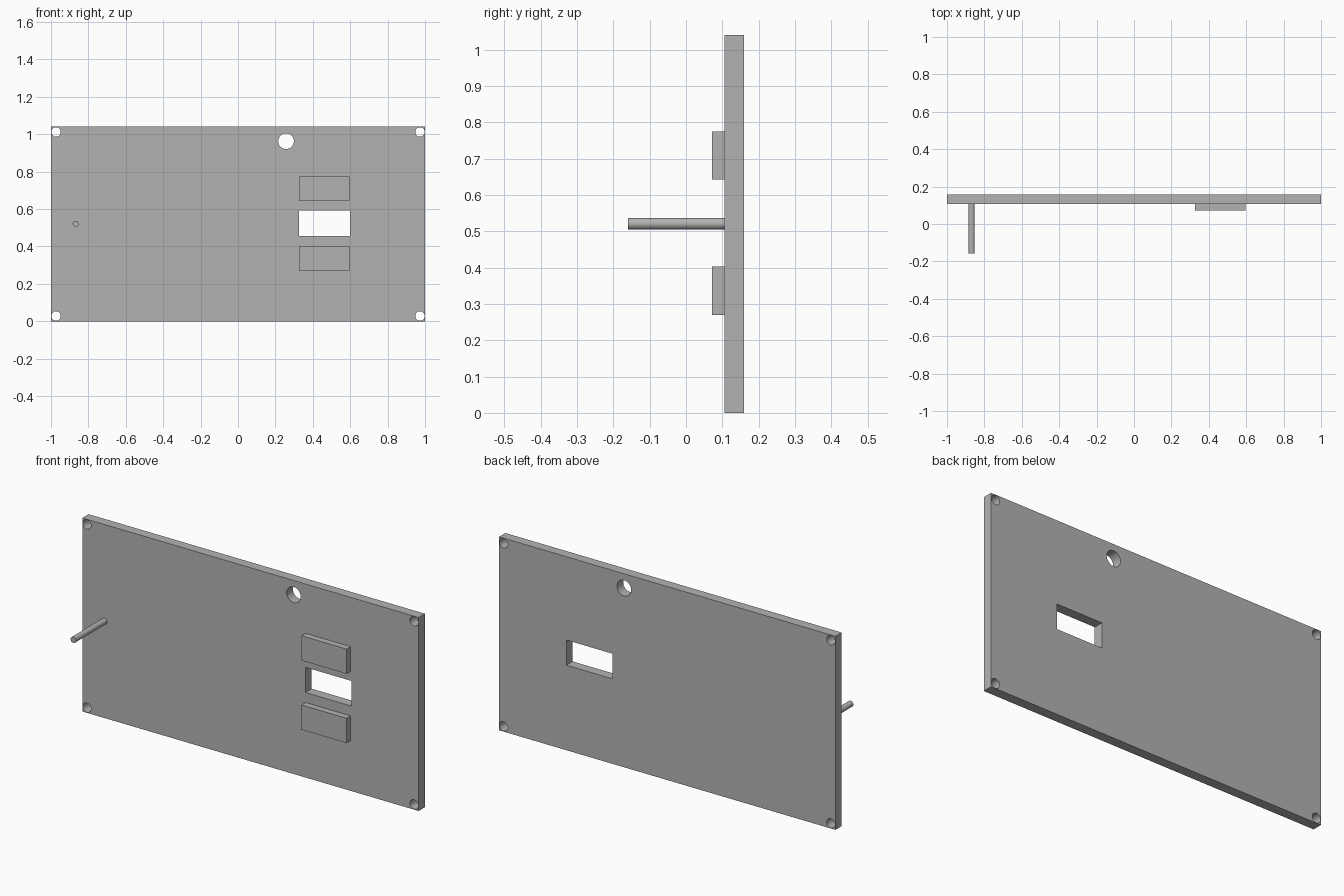
import bpy
import math

cube = bpy.data.objects.get("Cube")
if cube:
    bpy.data.objects.remove(cube, do_unlink=True)

# Single plain grey
grey = bpy.data.materials.new("plain_grey")
grey.use_nodes = True
colour = (0.45, 0.45, 0.45, 1)
grey.diffuse_color = colour
grey.node_tree.nodes["Principled BSDF"].inputs["Base Color"].default_value = colour

HEIGHT = 1.04
FRONT, BACK = 0.106, 0.159


def finish(obj, name):
    obj.name = name
    obj.data.materials.append(grey)
    return obj


def box(name, x, y, z):
    """Box from (min, max) pairs on each axis."""
    spans = (x, y, z)
    bpy.ops.mesh.primitive_cube_add(size=1, location=[(a + b) / 2 for a, b in spans])
    obj = bpy.context.object
    obj.scale = [b - a for a, b in spans]
    bpy.ops.object.transform_apply(location=False, rotation=False, scale=True)
    return finish(obj, name)


def rod(name, x, z, radius, y0, y1):
    """Cylinder running front to back."""
    bpy.ops.mesh.primitive_cylinder_add(vertices=40, radius=radius, depth=y1 - y0,
                                        location=(x, (y0 + y1) / 2, z),
                                        rotation=(math.pi / 2, 0, 0))
    return finish(bpy.context.object, name)


def smooth(obj):
    bpy.ops.object.select_all(action="DESELECT")
    obj.select_set(True)
    bpy.context.view_layer.objects.active = obj
    bpy.ops.object.shade_smooth_by_angle(angle=math.radians(30))


def cut(target, cutter):
    cutter.hide_render = True
    mod = target.modifiers.new("cut", "BOOLEAN")
    mod.operation = "DIFFERENCE"
    mod.solver = "EXACT"
    mod.object = cutter
    bpy.context.view_layer.objects.active = target
    bpy.ops.object.modifier_apply(modifier=mod.name)
    bpy.data.objects.remove(cutter, do_unlink=True)


# Panel with screw holes, round port and rectangular window
panel = box("panel", (-1, 1), (FRONT, BACK), (0, HEIGHT))
through = (FRONT - 0.1, BACK + 0.1)
for x in (-0.973, 0.973):
    for z in (0.028, HEIGHT - 0.028):
        cut(panel, rod("screw_hole_cutter", x, z, 0.025, *through))
cut(panel, rod("port_cutter", 0.257, 0.963, 0.042, *through))
cut(panel, box("window_cutter", (0.327, 0.6), through, (0.457, 0.592)))
smooth(panel)

# Raised blocks above and below the window
for name, z in (("lower_block", 0.27), ("upper_block", 0.642)):
    box(name, (0.327, 0.595), (0.072, FRONT), (z, z + 0.133))

# Slim rod sticking out of the front
smooth(rod("front_rod", -0.868, HEIGHT / 2 + 0.001, 0.016, -0.159, FRONT))
